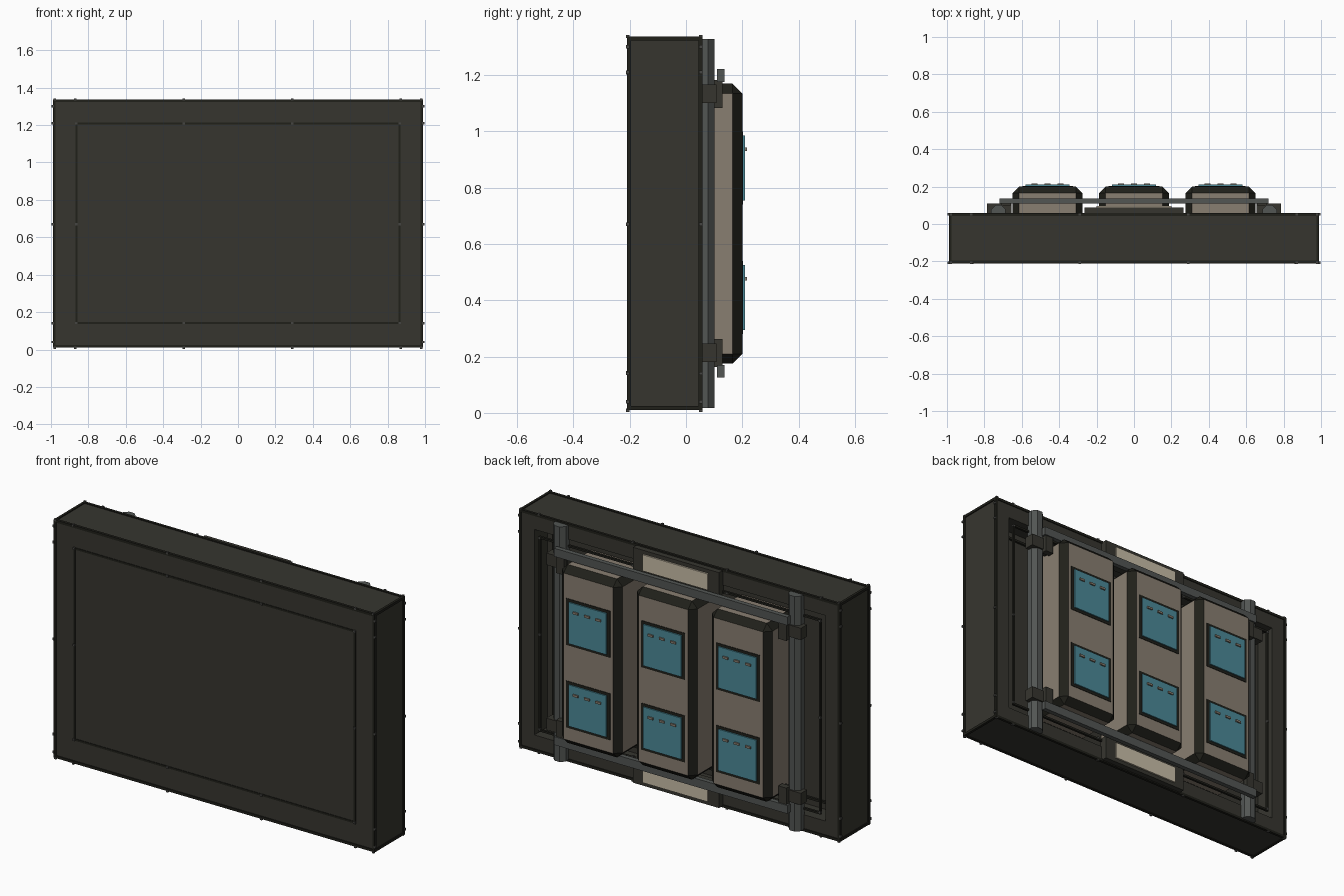
import bpy, bmesh, math
from mathutils import Matrix, Vector

cube = bpy.data.objects.get("Cube")
if cube:
    bpy.data.objects.remove(cube, do_unlink=True)


def make_mat(name, r, g, b):
    m = bpy.data.materials.new(name)
    m.use_nodes = True
    m.diffuse_color = (r, g, b, 1)
    m.node_tree.nodes["Principled BSDF"].inputs["Base Color"].default_value = (r, g, b, 1)
    return m


CASE = make_mat("dark olive casing", .037, .036, .028)
TRIM = make_mat("black trim", .014, .014, .010)
STEEL = make_mat("grey steel", .085, .092, .088)
TAUPE = make_mat("taupe housing", .25, .21, .165)
CREAM = make_mat("cream label", .58, .51, .39)
TEAL = make_mat("teal panel", .07, .25, .31)
STUD = make_mat("stud grey", .06, .06, .055)


def finish(name, bm, *mats):
    me = bpy.data.meshes.new(name)
    bm.to_mesh(me)
    bm.free()
    for m in mats:
        me.materials.append(m)
    ob = bpy.data.objects.new(name, me)
    bpy.context.collection.objects.link(ob)
    return ob


def add_box(bm, xs, ys, zs):
    lo, hi = Vector((xs[0], ys[0], zs[0])), Vector((xs[1], ys[1], zs[1]))
    mat = Matrix.Translation((lo + hi) / 2) @ Matrix.Diagonal((*(hi - lo), 1))
    return bmesh.ops.create_cube(bm, size=1, matrix=mat)["verts"]


def box(name, xs, ys, zs, mat):
    bm = bmesh.new()
    add_box(bm, xs, ys, zs)
    return finish(name, bm, mat)


def frame(name, hx, zs, ys, w, mat):
    """Rectangular border of four bars, outer half width hx."""
    bm = bmesh.new()
    z0, z1 = zs
    for z in (z0, z1 - w):
        add_box(bm, (-hx, hx), ys, (z, z + w))
    for x in (-hx, hx - w):
        add_box(bm, (x, x + w), ys, (z0 + w, z1 - w))
    return finish(name, bm, mat)


# Casing: a block with a rectangular well sunk into its back
HX, Z0, Z1, Y0, Y1 = .984, .014, 1.332, -.205, .053
bm = bmesh.new()
add_box(bm, (-HX, HX), (Y0, Y1), (Z0, Z1))
bm.normal_update()
back = max(bm.faces, key=lambda f: f.normal.y)
bmesh.ops.inset_region(bm, faces=[back], thickness=.122)
well = bmesh.ops.extrude_discrete_faces(bm, faces=[back])["faces"][0]
bmesh.ops.translate(bm, verts=well.verts, vec=(0, -.115, 0))
finish("casing", bm, CASE)

# Black trim along the casing edges, front panel seam and well
frame("front_edge_trim", .99, (.01, 1.337), (-.21, -.195), .014, TRIM)
frame("back_edge_trim", .99, (.01, 1.337), (.044, .058), .014, TRIM)
frame("front_panel_seam", .87, (.137, 1.213), (-.208, -.2), .011, TRIM)
frame("well_rim_trim", .87, (.13, 1.216), (.044, .057), .011, TRIM)
frame("well_floor_trim", .862, (.136, 1.21), (-.063, -.05), .012, TRIM)
bm = bmesh.new()
for x in (-.99, .976):
    for z in (.01, 1.323):
        add_box(bm, (x, x + .014), (-.2, .05), (z, z + .014))
finish("corner_edge_trim", bm, TRIM)

# Studs on the edges and the front seam
bm = bmesh.new()
R = .006
for y in (-.207, .052):
    points = [(x, z) for x in (-.98, -.87, -.29, .29, .87, .98) for z in (.01, 1.337)]
    points += [(x, z) for x in (-.99, .99) for z in (.04, .14, .67, 1.21, 1.3)]
    points += [(x, z) for x in (-.865, -.29, .29, .865) for z in (.142, 1.208)]
    points += [(x, .67) for x in (-.865, .865)]
    for x, z in points:
        add_box(bm, (x - R, x + R), (y - R, y + R), (z - R, z + R))
finish("edge_studs", bm, STUD)

# Three housings with chamfered black edges
for i, side in enumerate(("right", "middle", "left")):
    cx = (i - 1) * .462
    bm = bmesh.new()
    add_box(bm, (cx - .187, cx + .187), (-.08, .2), (.175, 1.17))
    bmesh.ops.bevel(bm, geom=bm.edges[:], offset=.035, segments=1,
                    affect='EDGES', material=1)
    finish(side + "_housing", bm, TAUPE, TRIM)
    # Two teal panels with black borders and three tabs each
    for level, z in (("lower", .41), ("upper", .87)):
        tag = side + "_" + level
        box(tag + "_panel_border", (cx - .135, cx + .135), (.195, .203), (z - .13, z + .13), TRIM)
        box(tag + "_panel", (cx - .117, cx + .117), (.2, .21), (z - .115, z + .115), TEAL)
        bm = bmesh.new()
        for k in (-1, 0, 1):
            tx = cx + k * .07
            add_box(bm, (tx - .016, tx + .016), (.205, .217), (z + .06, z + .072))
        finish(tag + "_tabs", bm, TAUPE)

# Octagonal posts with clamps
for side, s in (("right", -1), ("left", 1)):
    bm = bmesh.new()
    bmesh.ops.create_cone(bm, cap_ends=True, segments=8, radius1=.042, radius2=.042, depth=1.31,
                          matrix=Matrix.Translation((s * .725, .062, .673))
                          @ Matrix.Rotation(math.pi / 8, 4, 'Z'))
    finish(side + "_post", bm, STEEL)
    for level, z in (("lower", .213), ("upper", 1.133)):
        xs = sorted((s * .655, s * .785))
        box(f"{side}_{level}_clamp", xs, (.056, .109), (z - .033, z + .033), CASE)
        xs = sorted((s * .66, s * .71))
        # Arm tying the clamp to its cross rail
        box(f"{side}_{level}_arm", xs, (.095, .13), (z - .05, z + .05), CASE)

# Cross rails, mounting plates and cream labels at top and bottom
for level, z, pz in (("lower", .148, .083), ("upper", 1.198, 1.263)):
    box(level + "_rail", (-.72, .72), (.11, .136), (z - .023, z + .023), STEEL)
    box(level + "_plate", (-.265, .265), (.045, .088), (pz - .066, pz + .066), CASE)
    box(level + "_label", (-.2, .2), (.085, .097), (pz - .045, pz + .045), CREAM)
